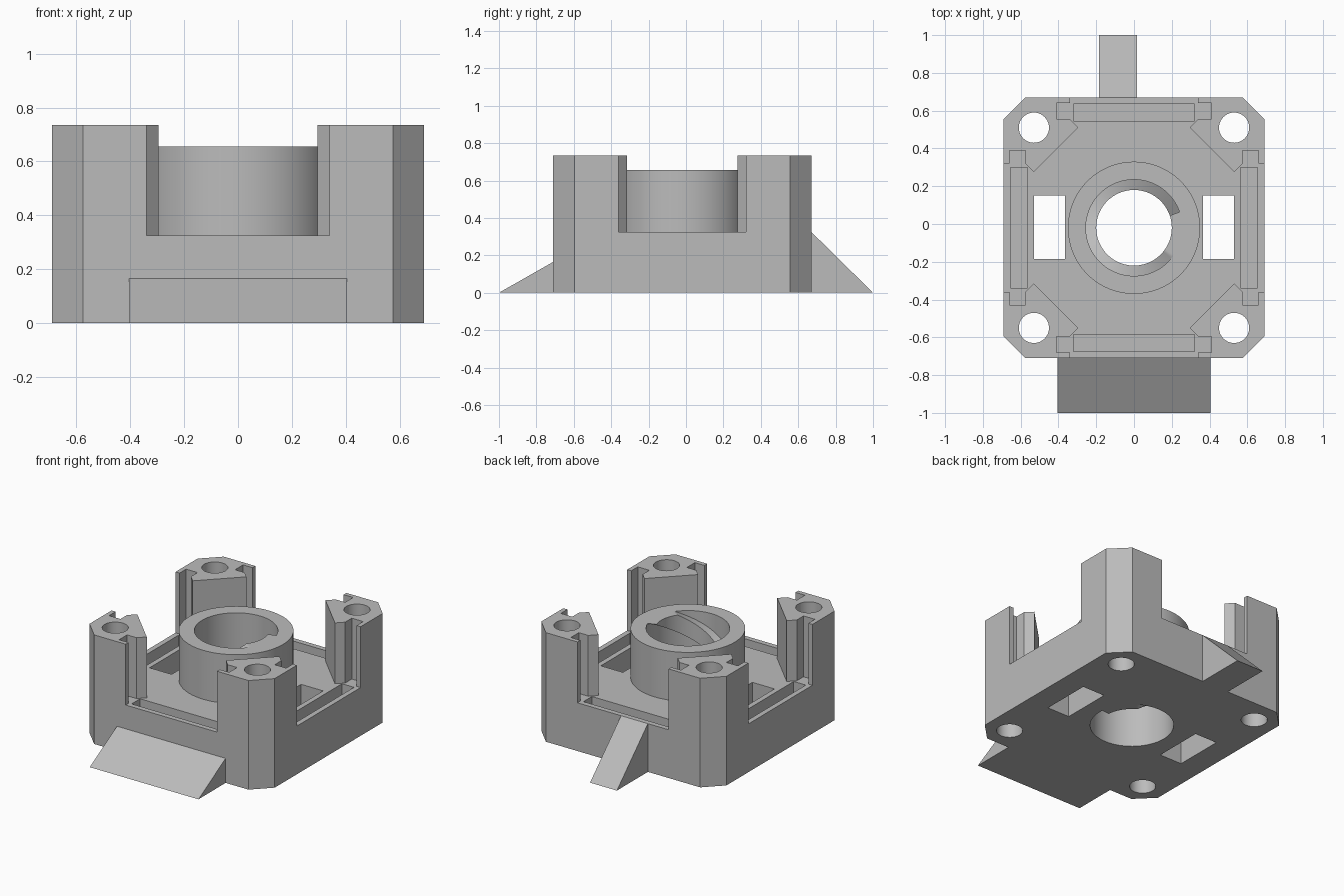
import bpy, bmesh, math
from mathutils import Matrix, Vector

if "Cube" in bpy.data.objects:
    bpy.data.objects.remove(bpy.data.objects["Cube"], do_unlink=True)

CY = -0.02                       # centre of the square body in y
FLOOR, TOP, RING_TOP = 0.325, 0.735, 0.655
BORE, CREST = 0.255, 0.2

grey = bpy.data.materials.new("plain grey")
grey.use_nodes = True
grey.diffuse_color = (0.5, 0.5, 0.5, 1)
grey.node_tree.nodes["Principled BSDF"].inputs["Base Color"].default_value = (0.5, 0.5, 0.5, 1)


def make(name, bm):
    bmesh.ops.recalc_face_normals(bm, faces=bm.faces)
    mesh = bpy.data.meshes.new(name)
    bm.to_mesh(mesh)
    bm.free()
    mesh.materials.append(grey)
    obj = bpy.data.objects.new(name, mesh)
    bpy.context.collection.objects.link(obj)
    return obj


def prism(name, outline, z0, z1):
    """Upright prism from a plan outline."""
    bm = bmesh.new()
    face = bm.faces.new([bm.verts.new((x, y + CY, z0)) for x, y in outline])
    ext = bmesh.ops.extrude_face_region(bm, geom=[face])
    verts = [g for g in ext["geom"] if isinstance(g, bmesh.types.BMVert)]
    bmesh.ops.translate(bm, verts=verts, vec=(0, 0, z1 - z0))
    return make(name, bm)


def circle(cx, cy, r, n):
    return [(cx + r * math.cos(math.tau * i / n), cy + r * math.sin(math.tau * i / n))
            for i in range(n)]


def rect(x0, x1, y0, y1):
    return [(x0, y0), (x1, y0), (x1, y1), (x0, y1)]


def quarter_turns(points):
    """Repeat an outline piece around all four sides."""
    out = []
    for k in range(4):
        rot = Matrix.Rotation(k * math.pi / 2, 2)
        out += [tuple(rot @ Vector(p)) for p in points]
    return out


def combine(target, tool, operation):
    mod = target.modifiers.new(operation, 'BOOLEAN')
    mod.operation = operation
    mod.solver = 'EXACT'
    mod.object = tool
    bpy.context.view_layer.objects.active = target
    bpy.ops.object.modifier_apply(modifier=mod.name)
    bpy.data.objects.remove(tool, do_unlink=True)


def smooth(obj):
    bpy.ops.object.select_all(action='DESELECT')
    obj.select_set(True)
    bpy.context.view_layer.objects.active = obj
    bpy.ops.object.shade_smooth_by_angle(angle=math.radians(30))


# Chamfered block; the cavity leaves four slotted corner posts
housing = prism("housing", quarter_turns([(0.69, 0.575), (0.575, 0.69)]), 0, TOP)
half_post = [(0.8, 0.34), (0.66, 0.34), (0.66, 0.41), (0.575, 0.41), (0.575, 0.34), (0.53, 0.295)]
other_half = [(y, x) for x, y in reversed(half_post)]
combine(housing, prism("cavity", quarter_turns(half_post + other_half), FLOOR, 1), 'DIFFERENCE')

# Central collar and its bore
combine(housing, prism("collar", circle(0, 0, 0.35, 96), 0.15, RING_TOP), 'UNION')
combine(housing, prism("bore", circle(0, 0, BORE, 96), -0.1, 1), 'DIFFERENCE')

# Screw holes, side windows and panel grooves
for sx in (-1, 1):
    for sy in (-1, 1):
        combine(housing, prism("screw_hole", circle(sx * 0.53, sy * 0.53, 0.08, 40), -0.1, 1),
                'DIFFERENCE')
    x0, x1 = sorted((sx * 0.365, sx * 0.53))
    combine(housing, prism("window", rect(x0, x1, -0.165, 0.17), -0.1, 0.5), 'DIFFERENCE')
    a, b = sorted((sx * 0.565, sx * 0.655))
    for outline in (rect(a, b, -0.32, 0.32), rect(-0.32, 0.32, a, b)):
        combine(housing, prism("groove", outline, FLOOR - 0.08, 0.5), 'DIFFERENCE')
smooth(housing)

# Helical ridge inside the bore, trimmed flush at both ends
bm = bmesh.new()
START, PITCH, HALF = 31, TOP, 0.058
prev = None
for deg in range(START - 28, START + 350, 2):
    mid = PITCH * (deg - START) / 360
    lo, hi = max(0, mid - HALF), min(RING_TOP, mid + HALF)
    if hi - lo < 0.001:
        continue
    c, s = math.cos(math.radians(deg)), math.sin(math.radians(deg))
    ring = [bm.verts.new((r * c, r * s + CY, z)) for r, z in
            ((CREST, lo), (BORE + 0.005, lo), (BORE + 0.005, hi), (CREST, hi))]
    if prev:
        for i in range(4):
            j = (i + 1) % 4
            bm.faces.new((prev[i], prev[j], ring[j], ring[i]))
    else:
        bm.faces.new(ring)
    prev = ring
bm.faces.new(prev)
smooth(make("thread_ridge", bm))


# Sloping wedges on the front and back walls
def wedge(name, x0, x1, y_wall, y_tip, height):
    bm = bmesh.new()
    ends = [[bm.verts.new((x, y, z)) for y, z in ((y_wall, 0), (y_tip, 0), (y_wall, height))]
            for x in (x0, x1)]
    for e in ends:
        bm.faces.new(e)
    for i in range(3):
        j = (i + 1) % 3
        bm.faces.new((ends[0][i], ends[0][j], ends[1][j], ends[1][i]))
    return make(name, bm)


wedge("front_wedge", -0.405, 0.405, -0.71, -1.0, 0.165)
wedge("back_wedge", -0.185, 0.015, 0.67, 1.0, FLOOR)
